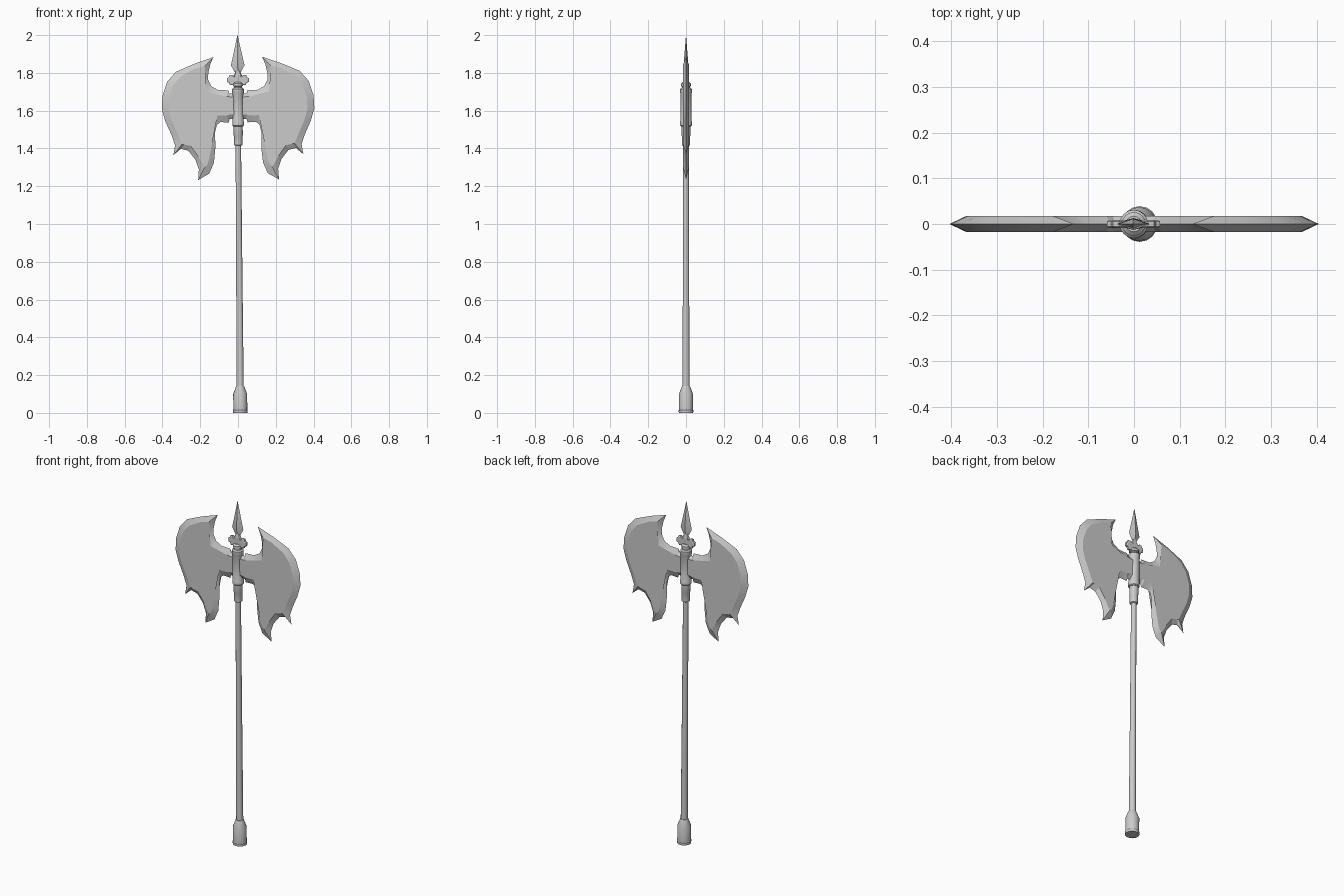
import bpy, bmesh, math
from mathutils import Matrix

# the whole weapon leans very slightly sideways around the blade centre
TILT = (Matrix.Translation((0, 0, 1.65)) @ Matrix.Rotation(-0.0075, 4, 'Y')
        @ Matrix.Translation((0, 0, -1.65)))


def finish(name, bm, smooth=30):
    bmesh.ops.recalc_face_normals(bm, faces=bm.faces[:])
    me = bpy.data.meshes.new(name)
    bm.transform(TILT)
    bm.to_mesh(me)
    bm.free()
    ob = bpy.data.objects.new(name, me)
    bpy.context.collection.objects.link(ob)
    bpy.ops.object.select_all(action='DESELECT')
    ob.select_set(True)
    bpy.context.view_layer.objects.active = ob
    bpy.ops.object.shade_smooth_by_angle(angle=math.radians(smooth))
    return ob


def lathe(name, profile, sides=16, flat=1.0):
    """Stack of rings (radius, z), closed with end caps."""
    bm = bmesh.new()
    rings = []
    for r, z in profile:
        rings.append([bm.verts.new((r * math.cos(2 * math.pi * i / sides),
                                    flat * r * math.sin(2 * math.pi * i / sides), z))
                      for i in range(sides)])
    for a, b in zip(rings, rings[1:]):
        for i in range(sides):
            j = (i + 1) % sides
            bm.faces.new((a[i], a[j], b[j], b[i]))
    bm.faces.new(rings[0])
    bm.faces.new(rings[-1])
    return finish(name, bm)


def bevelled_plate(name, pairs, half, side=1, edge=0.0):
    """Plate with outer edge (x, z) and raised inner face (x, z) on both sides."""
    bm = bmesh.new()
    n = len(pairs)
    front = [bm.verts.new((side * p[2], -half, p[3])) for p in pairs]
    back = [bm.verts.new((side * p[2], half, p[3])) for p in pairs]
    rim_f = [bm.verts.new((side * p[0], -edge, p[1])) for p in pairs]
    rim_b = rim_f if edge == 0 else [bm.verts.new((side * p[0], edge, p[1])) for p in pairs]
    for i in range(n):
        j = (i + 1) % n
        bm.faces.new((front[i], front[j], rim_f[j], rim_f[i]))
        bm.faces.new((back[i], back[j], rim_b[j], rim_b[i]))
        if edge:
            bm.faces.new((rim_f[i], rim_f[j], rim_b[j], rim_b[i]))
    caps = [bm.faces.new(front), bm.faces.new(back)]
    bmesh.ops.triangulate(bm, faces=caps)
    return finish(name, bm, 20)


# blades: outer edge x, z followed by inner face x, z
blade = [
    (0.00, 1.69, 0.00, 1.67), (0.045, 1.69, 0.045, 1.67),
    (0.05, 1.708, 0.06, 1.675), (0.105, 1.71, 0.115, 1.68),
    (0.14, 1.73, 0.165, 1.70), (0.158, 1.765, 0.188, 1.745),
    (0.156, 1.80, 0.187, 1.79), (0.146, 1.845, 0.181, 1.82),
    (0.129, 1.884, 0.175, 1.838), (0.23, 1.85, 0.23, 1.823),
    (0.328, 1.808, 0.305, 1.782), (0.375, 1.755, 0.343, 1.735),
    (0.40, 1.68, 0.365, 1.67), (0.404, 1.61, 0.368, 1.61),
    (0.385, 1.545, 0.352, 1.55), (0.352, 1.47, 0.325, 1.49),
    (0.335, 1.42, 0.308, 1.45), (0.344, 1.367, 0.298, 1.425),
    (0.305, 1.40, 0.285, 1.425), (0.265, 1.39, 0.252, 1.415),
    (0.228, 1.343, 0.213, 1.36), (0.21, 1.29, 0.192, 1.32),
    (0.214, 1.234, 0.178, 1.303), (0.155, 1.268, 0.165, 1.315),
    (0.13, 1.325, 0.156, 1.34), (0.122, 1.40, 0.15, 1.41),
    (0.122, 1.49, 0.15, 1.51), (0.113, 1.525, 0.135, 1.555),
    (0.095, 1.54, 0.11, 1.575), (0.05, 1.538, 0.06, 1.575),
    (0.045, 1.555, 0.045, 1.58), (0.00, 1.555, 0.00, 1.58),
]
for label, side in (("right_blade", 1), ("left_blade", -1)):
    bevelled_plate(label, blade, 0.017, side)

# handle with butt cap
lathe("shaft", [(0.019, 0.10), (0.0165, 0.75), (0.0145, 1.44)], 12)
lathe("butt_cap", [(0.038, 0.0), (0.039, 0.015), (0.037, 0.018), (0.037, 0.10),
                   (0.021, 0.142), (0.017, 0.142)])

# socket that clasps the blades
lathe("lower_sleeve", [(0.017, 1.415), (0.022, 1.418), (0.022, 1.465),
                       (0.024, 1.47), (0.024, 1.53)])
lathe("socket", [(0.026, 1.517), (0.031, 1.522), (0.031, 1.54), (0.029, 1.545),
                 (0.029, 1.69), (0.031, 1.695), (0.031, 1.715), (0.024, 1.722)])
lathe("socket_neck", [(0.021, 1.70), (0.021, 1.728), (0.026, 1.731),
                      (0.026, 1.744), (0.017, 1.752)])

# lobed ornament below the spike
half = [(0.014, 1.735), (0.026, 1.736), (0.041, 1.735), (0.047, 1.748), (0.058, 1.752),
        (0.058, 1.772), (0.049, 1.776), (0.045, 1.788), (0.032, 1.79), (0.022, 1.783)]
lobes = half + [(-x, z) for x, z in reversed(half)]
bevelled_plate("lobed_guard",
               [(x, z, x * 0.88, 1.762 + (z - 1.762) * 0.8) for x, z in lobes],
               0.009, 1, 0.006)

# spear point
lathe("spike_stem", [(0.015, 1.735), (0.018, 1.77), (0.023, 1.785), (0.015, 1.80),
                     (0.013, 1.81)], 8, 0.55)
lathe("spike", [(0.014, 1.80), (0.036, 1.84), (0.018, 1.92), (0.0006, 2.0)], 4, 0.36)
